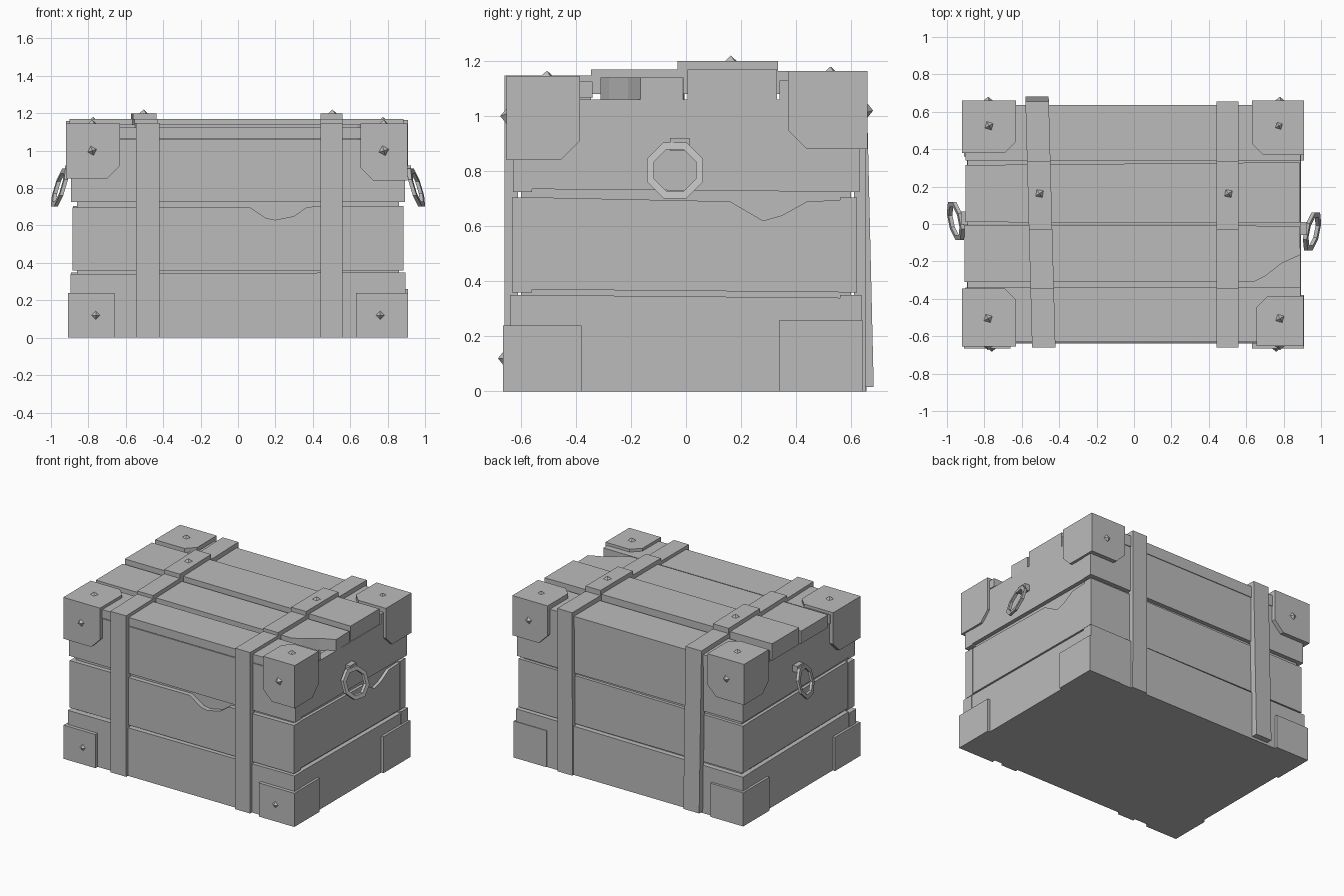
import bpy, bmesh, math
from mathutils import Matrix, Vector

if "Cube" in bpy.data.objects:
    bpy.data.objects.remove(bpy.data.objects["Cube"])

grey = bpy.data.materials.new("plain_grey")
grey.use_nodes = True
grey.diffuse_color = (0.5, 0.5, 0.5, 1)
grey.node_tree.nodes["Principled BSDF"].inputs["Base Color"].default_value = (0.5, 0.5, 0.5, 1)


def finish(name, bm):
    bmesh.ops.recalc_face_normals(bm, faces=bm.faces)
    mesh = bpy.data.meshes.new(name)
    bm.to_mesh(mesh)
    bm.free()
    mesh.materials.append(grey)
    obj = bpy.data.objects.new(name, mesh)
    bpy.context.collection.objects.link(obj)
    return obj


def add_prism(bm, pts, axis, lo, hi):
    """Extrude a 2D outline along axis 0, 1 or 2."""
    rings = []
    for d in (lo, hi):
        ring = []
        for p in pts:
            co = list(p)
            co.insert(axis, d)
            ring.append(bm.verts.new(co))
        rings.append(ring)
    a, b = rings
    bm.faces.new(a)
    bm.faces.new(b[::-1])
    for i in range(len(a)):
        j = (i + 1) % len(a)
        bm.faces.new((a[i], a[j], b[j], b[i]))


def prism(name, pts, axis, lo, hi):
    bm = bmesh.new()
    add_prism(bm, pts, axis, lo, hi)
    return finish(name, bm)


def rect(a0, a1, b0, b1):
    return [(a0, b0), (a1, b0), (a1, b1), (a0, b1)]


# Inner body, seen in the gaps between planks
prism("inner_body", rect(-0.86, 0.86, -0.6, 0.6), 2, 0, 1.055)

# Wall planks: name, bottom, top left, top right, half length, front, back
notch_front = [(0.37, 0.7), (0.3, 0.65), (0.2, 0.63), (0.15, 0.64), (0.06, 0.7)]
notch_side = [(0.44, 0.69), (0.35, 0.64), (0.28, 0.62), (0.16, 0.69)]
rows = [("lower", 0, 0.34, 0.35, 0.895, -0.64, 0.637),
        ("middle", 0.36, 0.695, 0.705, 0.885, -0.633, 0.622),
        ("upper", 0.725, 1.06, 1.06, 0.892, -0.628, 0.63)]
for row, z0, z1, z2, hx, front, back in rows:
    cut_f = notch_front if row == "middle" else []
    cut_s = notch_side if row == "middle" else []
    face = [(-hx, z0), (hx, z0), (hx, z2)]
    prism(row + "_front_plank", face + cut_f + [(-hx, z1)], 1, front, -0.56)
    prism(row + "_back_plank", face + [(-hx, z1)], 1, 0.56, back)
    side = [(-0.56, z0 + 0.01 * (z0 > 0)), (0.56, z0), (0.56, z1)]
    prism(row + "_left_plank", side + cut_s + [(-0.56, z2)], 0, 0.83, hx - 0.003)
    prism(row + "_right_plank", side + [(-0.56, z2)], 0, -hx + 0.003, -0.83)

# Lid planks, the second with a broken corner
prism("lid_plank_front", rect(-0.9, 0.89, -0.63, -0.34), 2, 1.065, 1.125)
prism("lid_plank_broken", [(-0.905, -0.31), (0.64, -0.31), (0.7, -0.28), (0.79, -0.21),
                           (0.89, -0.165), (0.885, -0.01), (-0.905, -0.005)], 2, 1.05, 1.14)
prism("lid_plank_middle", [(-0.9, 0.01), (0.885, 0.005), (0.885, 0.33),
                           (-0.9, 0.315)], 2, 1.05, 1.17)
prism("lid_plank_back", rect(-0.9, 0.89, 0.34, 0.635), 2, 1.05, 1.13)

# Straps wrapping front, lid and back
lid_steps = [(-0.66, 1.148), (-0.345, 1.148), (-0.345, 1.17), (-0.03, 1.17), (-0.03, 1.2),
             (0.335, 1.2), (0.335, 1.163), (0.655, 1.163)]
for name, x0, x1, skew, flare in (("right_strap", -0.545, -0.42, -0.035, 0.03),
                                  ("left_strap", 0.44, 0.558, 0, 0)):
    outline = ([(-0.66, 0)] + lid_steps +
               [(0.652 + flare, flare / 2), (0.61 + flare, flare / 2),
                (0.61, 1.08), (-0.61, 1.08), (-0.61, 0)])
    strap = prism(name, outline, 0, x0, x1)
    for v in strap.data.vertices:
        v.co.x += skew * (v.co.y + 0.66) / 1.3


# Corner plates: chamfered sheets on each outer face
def sheet(u0, u1, v0, v1, c):
    """Outline from outer corner (u0, v0) to clipped inner corner (u1, v1)."""
    su = c if u1 > u0 else -c
    sv = c if v1 > v0 else -c
    return [(u0, v0), (u1, v0), (u1, v1 - sv), (u1 - su, v1), (u0, v1)]


top_corners = [("front_right", -0.92, -0.63, -0.655, -0.345, 1.145, 0.85),
               ("front_left", 0.905, 0.655, -0.653, -0.385, 1.145, 0.84),
               ("back_right", -0.92, -0.63, 0.66, 0.38, 1.16, 0.87),
               ("back_left", 0.908, 0.63, 0.66, 0.37, 1.163, 0.88)]
for name, x0, x1, y0, y1, z0, z1 in top_corners:
    bm = bmesh.new()
    ix, iy = x0 * 0.95, y0 * 0.93
    add_prism(bm, sheet(x0, x1, y0, y1, 0.06), 2, z0 - 0.06, z0)
    add_prism(bm, sheet(x0, x1, z0, z1, 0.07), 1, min(y0, iy), max(y0, iy))
    add_prism(bm, sheet(y0, y1, z0, z1, 0.07), 0, min(x0, ix), max(x0, ix))
    finish(name + "_top_corner", bm)

low_corners = [("front_right", -0.91, -0.66, -0.665, -0.38, 0.24),
               ("front_left", 0.91, 0.63, -0.665, -0.38, 0.24),
               ("back_right", -0.91, -0.65, 0.655, 0.36, 0.24),
               ("back_left", 0.91, 0.65, 0.642, 0.34, 0.26)]
for name, x0, x1, y0, y1, z1 in low_corners:
    bm = bmesh.new()
    ix, iy = x0 * 0.95, y0 * 0.93
    add_prism(bm, rect(x0, x1, 0, z1), 1, min(y0, iy), max(y0, iy))
    add_prism(bm, rect(y0, y1, 0, z1), 0, min(x0, ix), max(x0, ix))
    finish(name + "_bottom_corner", bm)


# Pyramid studs
def stud(name, pos, direction, turn):
    bm = bmesh.new()
    bmesh.ops.create_cone(bm, cap_ends=True, segments=4, radius1=0.038, radius2=0, depth=0.03)
    turn_m = Matrix.Rotation(turn, 4, "Z")
    aim = Vector(direction).to_track_quat("Z", "Y").to_matrix().to_4x4()
    bmesh.ops.transform(bm, matrix=Matrix.Translation(pos) @ aim @ turn_m, verts=bm.verts)
    finish(name, bm)


for s, side in ((-1, "right"), (1, "left")):
    stud(side + "_front_top_stud", (s * 0.78, -0.66, 1.0), (0, -1, 0), 0.3)
    stud(side + "_front_bottom_stud", (s * 0.76, -0.668, 0.12), (0, -1, 0), 0)
    stud(side + "_back_stud", (s * 0.78, 0.665, 1.02), (0, 1, 0), 0.2)
    stud(side + "_lid_front_stud", (s * 0.78, -0.505, 1.15), (0, 0, 1), 0.5)
    stud(side + "_lid_back_stud", (s * 0.775, 0.525, 1.165), (0, 0, 1), 0.5)
    stud(side + "_strap_stud", (s * 0.505, 0.163, 1.205), (0, 0, 1), 0.6)

# Hanging octagonal ring handles and their mounts
for s, side, yc in ((-1, "right", 0.015), (1, "left", -0.04)):
    bm = bmesh.new()
    loops = []
    for k in range(8):
        a = math.pi * (k + 0.5) / 4
        loop = []
        for r, t in ((0.11, -0.01), (0.11, 0.01), (0.082, 0.01), (0.082, -0.01)):
            dy, dz = r * math.cos(a), r * math.sin(a)
            x = 0.952 + 0.2 * dy - 0.3 * dz + t
            loop.append(bm.verts.new((s * x, yc + dy, 0.803 + dz)))
        loops.append(loop)
    for k in range(8):
        a, b = loops[k], loops[(k + 1) % 8]
        for i in range(4):
            j = (i + 1) % 4
            bm.faces.new((a[i], a[j], b[j], b[i]))
    finish(side + "_ring_handle", bm)
    prism(side + "_handle_mount", rect(yc - 0.018, yc + 0.052, 0.875, 0.92), 0,
          *sorted((s * 0.87, s * 0.925)))
